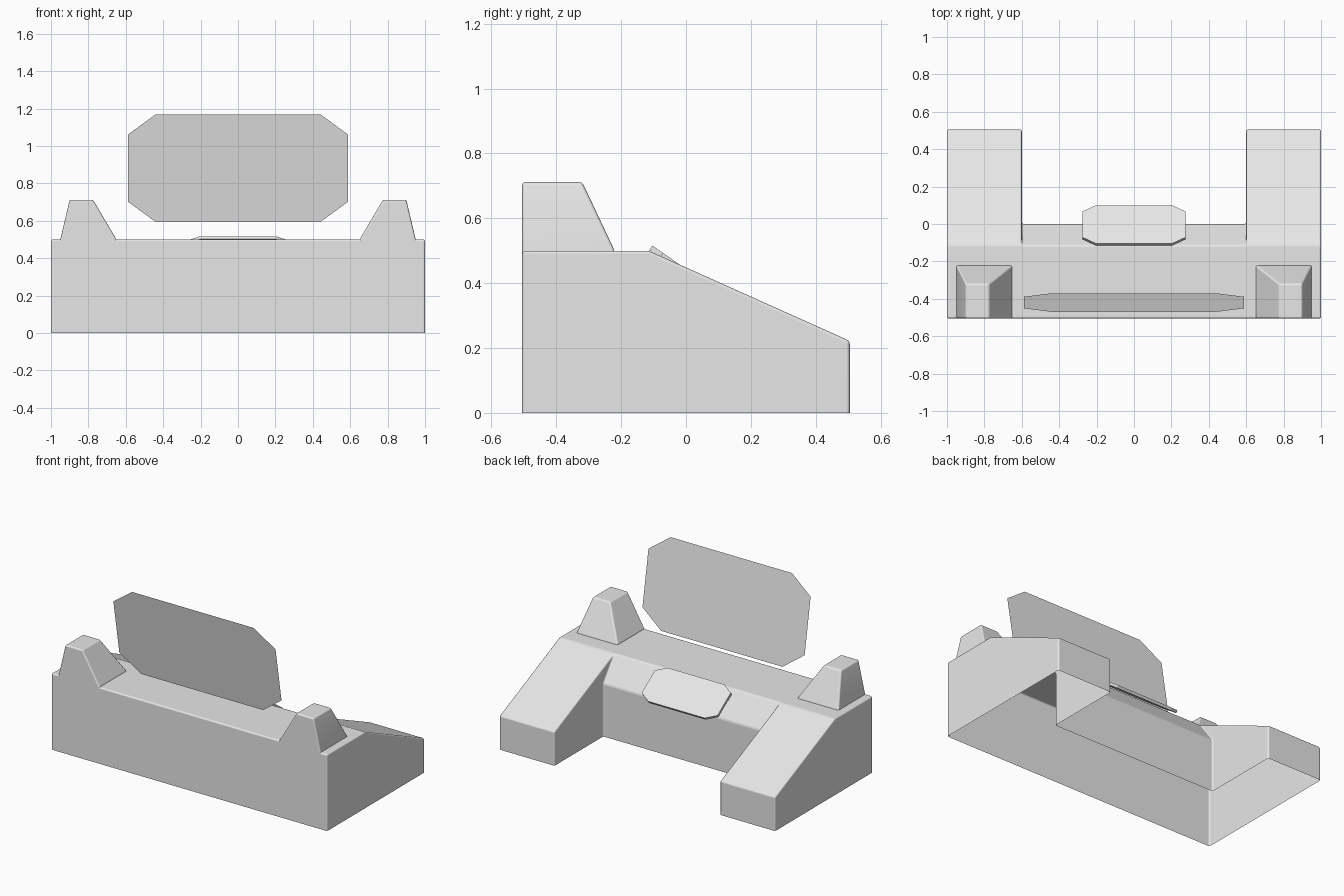
import bpy
import bmesh
import math

cube = bpy.data.objects.get("Cube")
if cube:
    bpy.data.objects.remove(cube, do_unlink=True)

grey = bpy.data.materials.new("light_grey")
grey.use_nodes = True
grey.diffuse_color = (0.8, 0.8, 0.8, 1)
grey.node_tree.nodes["Principled BSDF"].inputs["Base Color"].default_value = grey.diffuse_color


def add_face(bm, points):
    return bm.faces.new([bm.verts.new(p) for p in points])


def finish(bm, name, bevel=0.0):
    """Weld the mesh, make the object and round its edges."""
    bmesh.ops.remove_doubles(bm, verts=bm.verts, dist=0.0005)
    bmesh.ops.dissolve_limit(bm, angle_limit=0.02, verts=bm.verts, edges=bm.edges)
    bmesh.ops.recalc_face_normals(bm, faces=bm.faces)
    mesh = bpy.data.meshes.new(name)
    bm.to_mesh(mesh)
    bm.free()
    mesh.materials.append(grey)
    obj = bpy.data.objects.new(name, mesh)
    bpy.context.collection.objects.link(obj)
    if bevel:
        mod = obj.modifiers.new("rounded_edges", "BEVEL")
        mod.width = bevel
        mod.segments = 3
        mod.limit_method = "ANGLE"
        mod.angle_limit = math.radians(20)
        mod.harden_normals = True
        for poly in mesh.polygons:
            poly.use_smooth = True
    return obj


def octagon(half_x, half_y, cut_x, cut_y):
    """Rectangle with its four corners cut off."""
    ix, iy = half_x - cut_x, half_y - cut_y
    return [(ix, -half_y), (half_x, -iy), (half_x, iy), (ix, half_y),
            (-ix, half_y), (-half_x, iy), (-half_x, -iy), (-ix, -half_y)]


# Console body: an open-bottomed shell with two sloping arms and a recess between
front_low, front_top, ridge = (-0.505, 0), (-0.505, 0.5), (-0.115, 0.5)
arm_top, arm_low = (0.505, 0.222), (0.505, 0)
recess_top, recess_low = (0, 0.345), (0, 0)
arm = [front_low, front_top, ridge, arm_top, arm_low]
middle = [front_low, front_top, ridge, recess_top, recess_low]

bm = bmesh.new()
for x0, x1, profile in ((-1, -0.6, arm), (-0.6, 0.6, middle), (0.6, 1, arm)):
    for (ya, za), (yb, zb) in zip(profile, profile[1:]):
        add_face(bm, [(x0, ya, za), (x1, ya, za), (x1, yb, zb), (x0, yb, zb)])
for side in (-1, 1):
    add_face(bm, [(side, y, z) for y, z in arm])
    inner = [ridge, arm_top, arm_low, recess_low, recess_top]
    add_face(bm, [(side * 0.6, y, z) for y, z in inner])
finish(bm, "console_body", 0.01)

# Tapered corner posts, flush with the front
for side, label in ((1, "left"), (-1, "right")):
    bm = bmesh.new()
    rings = []
    for x0, x1, y1, z in ((0.65, 0.95, -0.22, 0.48),
                          (0.65, 0.95, -0.22, 0.5),
                          (0.775, 0.9, -0.32, 0.712)):
        corners = [(x0, -0.505), (x1, -0.505), (x1, y1), (x0, y1)]
        rings.append([(side * x, y, z) for x, y in corners])
    for low, high in zip(rings, rings[1:]):
        for i in range(4):
            j = (i + 1) % 4
            add_face(bm, [low[i], low[j], high[j], high[i]])
    add_face(bm, rings[-1])
    finish(bm, label + "_post", 0.01)

# Control plate resting over the recess
bm = bmesh.new()
plate = add_face(bm, [(x, y, 0) for x, y in octagon(0.275, 0.124, 0.07, 0.04)])
extruded = bmesh.ops.extrude_face_region(bm, geom=[plate], use_keep_orig=True)
new_verts = [g for g in extruded["geom"] if isinstance(g, bmesh.types.BMVert)]
bmesh.ops.translate(bm, verts=new_verts, vec=(0, 0, -0.018))
obj = finish(bm, "control_plate")
obj.location = (0, -0.002, 0.445)
obj.rotation_euler.x = math.radians(-35)

# Floating screen: one thin sheet leaning towards the front
bm = bmesh.new()
add_face(bm, [(x, -0.42 - z * 0.172, 0.881 + z)
              for x, z in octagon(0.588, 0.288, 0.148, 0.108)])
finish(bm, "screen")
